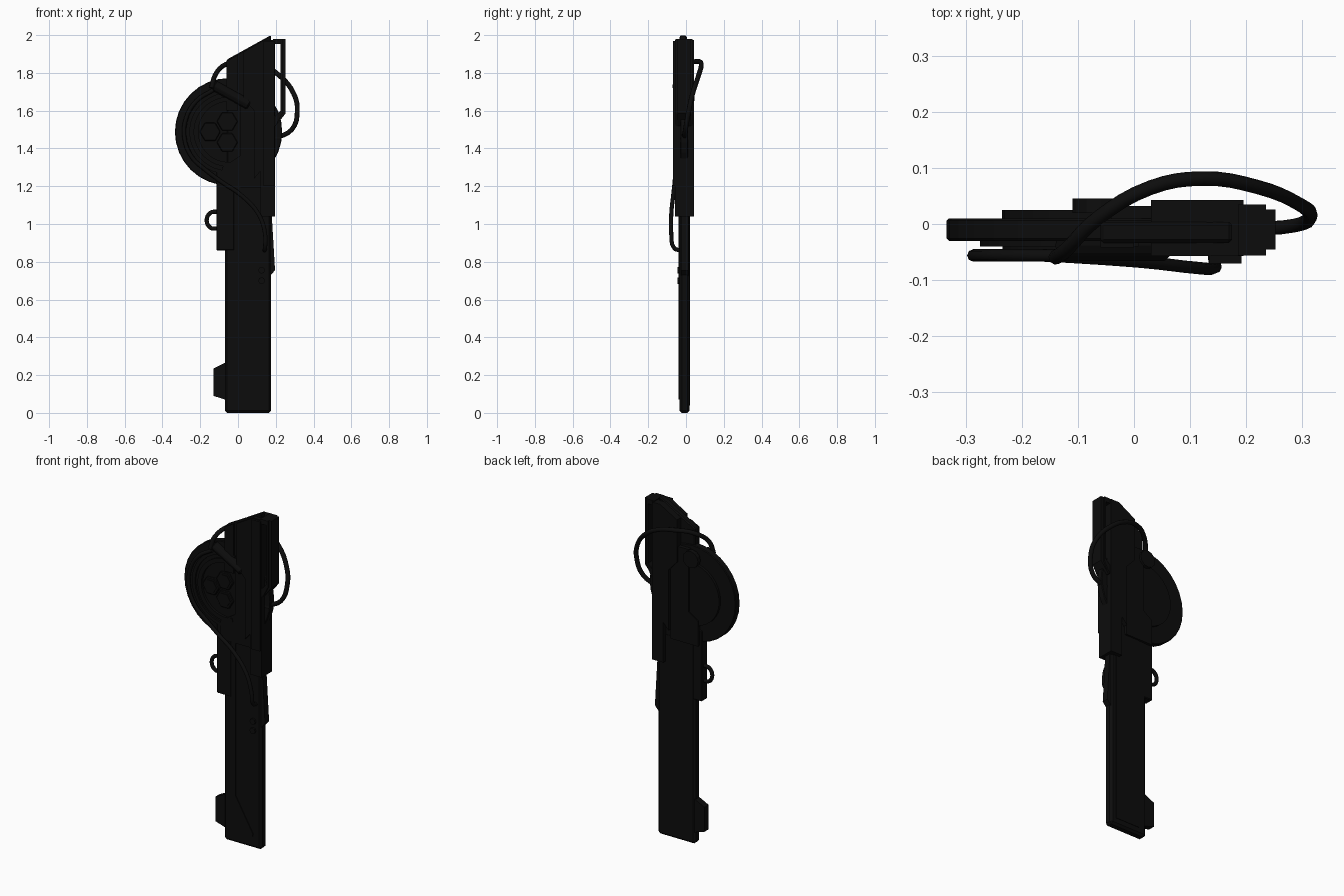
import bpy, bmesh, math
from mathutils import Vector

if "Cube" in bpy.data.objects:
    bpy.data.objects.remove(bpy.data.objects["Cube"])


def material(name, v):
    m = bpy.data.materials.new(name)
    m.diffuse_color = (v, v, v, 1)
    m.use_nodes = True
    m.node_tree.nodes["Principled BSDF"].inputs["Base Color"].default_value = m.diffuse_color
    return m


BLACK = material("matte black", 0.0038)


def add(name, bm):
    bmesh.ops.recalc_face_normals(bm, faces=bm.faces)
    me = bpy.data.meshes.new(name)
    bm.to_mesh(me)
    bm.free()
    me.materials.append(BLACK)
    ob = bpy.data.objects.new(name, me)
    bpy.context.collection.objects.link(ob)
    return ob


def plate(name, pts, y0, y1, bevel=0.0):
    """Extrude an (x, z) outline from y0 to y1."""
    bm = bmesh.new()
    f = bm.faces.new([bm.verts.new((x, y0, z)) for x, z in pts])
    ext = bmesh.ops.extrude_face_region(bm, geom=[f])
    vs = [v for v in ext["geom"] if isinstance(v, bmesh.types.BMVert)]
    bmesh.ops.translate(bm, verts=vs, vec=(0, y1 - y0, 0))
    ob = add(name, bm)
    if bevel:
        mod = ob.modifiers.new("edge_bevel", "BEVEL")
        mod.width = bevel
        mod.segments = 1
    return ob


def rect(x0, x1, z0, z1):
    return [(x0, z0), (x1, z0), (x1, z1), (x0, z1)]


def circle(cx, cz, r, n, a0=0.0, a1=360.0):
    full = a1 - a0 >= 360
    k = n if full else n - 1
    return [(cx + r * math.cos(math.radians(a0 + (a1 - a0) * i / k)),
             cz + r * math.sin(math.radians(a0 + (a1 - a0) * i / k))) for i in range(n)]


def ring(name, cx, cz, r_out, r_in, y0, y1, a0, a1, n=24):
    outline = circle(cx, cz, r_out, n, a0, a1) + circle(cx, cz, r_in, n, a0, a1)[::-1]
    return plate(name, outline, y0, y1)


def cable(name, pts, r):
    cu = bpy.data.curves.new(name + "_path", "CURVE")
    cu.dimensions = "3D"
    cu.bevel_depth = r
    cu.bevel_resolution = 2
    cu.resolution_u = 4
    cu.use_fill_caps = True
    sp = cu.splines.new("BEZIER")
    sp.bezier_points.add(len(pts) - 1)
    for bp, p in zip(sp.bezier_points, pts):
        bp.co = p
        bp.handle_left_type = bp.handle_right_type = "AUTO"
    tmp = bpy.data.objects.new(name + "_tmp", cu)
    bpy.context.collection.objects.link(tmp)
    bpy.context.view_layer.update()
    me = bpy.data.meshes.new_from_object(tmp.evaluated_get(bpy.context.evaluated_depsgraph_get()))
    bpy.data.objects.remove(tmp)
    me.materials.clear()
    me.materials.append(BLACK)
    for p in me.polygons:
        p.use_smooth = len(p.vertices) == 4
    ob = bpy.data.objects.new(name, me)
    bpy.context.collection.objects.link(ob)


def rod(name, a, b, r, n=12):
    a, b = Vector(a), Vector(b)
    bm = bmesh.new()
    bmesh.ops.create_cone(bm, cap_ends=True, segments=n, radius1=r, radius2=r, depth=(b - a).length)
    bm.transform(((b - a).to_track_quat("Z", "Y")).to_matrix().to_4x4())
    bmesh.ops.translate(bm, verts=bm.verts, vec=(a + b) / 2)
    return add(name, bm)


# Long blade-like body with slanted top
plate("long_body", [(-0.07, 0), (0.175, 0), (0.175, 1.3), (-0.07, 1.3)], -0.034, 0.018, 0.012)
plate("upper_body", [(-0.06, 1.25), (0.175, 1.25), (0.175, 2.0), (-0.06, 1.87)], -0.034, 0.004, 0.006)
plate("upper_front_rail", [(-0.06, 1.6), (0.0, 1.6), (0.0, 1.895), (-0.06, 1.863)], -0.042, -0.03)
plate("back_spine", rect(-0.02, 0.14, 0.04, 1.2), 0.015, 0.021)
plate("foot_block", [(-0.13, 0.09), (-0.06, 0.068), (-0.06, 0.27), (-0.13, 0.235)], -0.027, 0.012)

# Raised channel running down the front
plate("front_channel", [(-0.015, 1.2), (-0.015, 0.27), (0.095, 0.07), (0.122, 0.07),
                        (0.125, 0.085), (0.012, 0.28), (0.012, 1.2)], -0.039, -0.03)

# Grip block, strap loop and side tab
plate("grip_block", rect(-0.115, -0.02, 0.86, 1.28), -0.036, 0.016, 0.004)
cable("strap_loop", [(-0.11, -0.01, 1.065), (-0.145, -0.01, 1.06), (-0.166, -0.01, 1.02),
                     (-0.145, -0.01, 0.98), (-0.11, -0.01, 0.975)], 0.011)
plate("side_tab", [(0.13, 1.06), (0.178, 1.06), (0.196, 0.755), (0.165, 0.72), (0.12, 0.74)],
      -0.026, 0.012)
for i, z in enumerate((0.70, 0.755)):
    rod(f"small_stud_{i}", (0.125, -0.045, z), (0.125, -0.03, z), 0.018, 8)

# Round drum with stepped front and back layers
C = (-0.05, 1.488)
plate("drum", circle(*C, 0.284, 32), -0.03, 0.01, 0.004)
plate("drum_back_plate", circle(*C, 0.185, 32), 0.005, 0.025)
ring("drum_front_rim", *C, 0.225, 0.205, -0.04, -0.028, 75, 285)
ring("drum_inner_rim", *C, 0.185, 0.16, -0.045, -0.028, 75, 285)
for i, (x, z) in enumerate(((-0.148, 1.488), (-0.057, 1.543), (-0.057, 1.432))):
    plate(f"hex_cell_{i}", circle(x, z, 0.056, 6), -0.046, -0.028, 0.004)
    plate(f"hex_cap_{i}", circle(x, z, 0.04, 6), -0.05, -0.04)

# Central mechanism plates
plate("front_cover", [(-0.085, 1.19), (0.12, 1.19), (0.12, 1.62), (0.06, 1.66), (0.01, 1.64),
                      (0.01, 1.36), (-0.085, 1.3)], -0.042, -0.02)
plate("back_cover", [(-0.1, 1.19), (0.08, 1.19), (0.08, 1.75), (-0.04, 1.75), (-0.04, 1.38),
                     (-0.1, 1.34)], 0.0, 0.032)

# Right housing with stepped lower end
HOUSE = [(0.12, 1.04), (0.195, 1.04), (0.195, 1.975), (0.14, 1.975), (0.03, 1.912),
         (0.03, 1.66), (0.085, 1.6), (0.085, 1.24), (0.12, 1.28)]
plate("right_housing", HOUSE, -0.057, 0.043)
plate("housing_front_strip", rect(0.135, 0.192, 1.2, 1.97), -0.07, -0.05)

# Open side guard, chamfered toward the outside
for nm, y0, y1, w in (("guard_core", -0.045, 0.026, 0.252), ("guard_middle", -0.056, 0.035, 0.235)):
    plate(nm, [(0.185, 1.98), (w, 1.98), (w, 1.585), (0.2, 1.52), (0.185, 1.52), (0.185, 1.558),
               (0.225, 1.6), (0.225, 1.952), (0.185, 1.952)], y0, y1)

# Connector capsule at the top of the drum
cap = rod("connector_capsule", (-0.13, -0.038, 1.735), (0.06, -0.038, 1.63), 0.028)
cap.modifiers.new("edge_bevel", "BEVEL").width = 0.008
rod("connector_socket", (-0.06, 0.02, 1.70), (-0.06, 0.045, 1.70), 0.05, 12)
rod("cable_port", (0.18, -0.01, 1.452), (0.225, -0.01, 1.452), 0.022)

# Cables: big rear loop and the long front one following the drum
cable("rear_loop_cable", [(-0.14, -0.06, 1.72), (-0.12, -0.045, 1.79), (-0.065, 0.01, 1.845),
                          (0.03, 0.065, 1.86), (0.12, 0.081, 1.845), (0.22, 0.066, 1.785),
                          (0.295, 0.035, 1.69), (0.314, 0.015, 1.6), (0.285, -0.003, 1.5),
                          (0.19, -0.01, 1.452)], 0.013)
arc = [(C[0] + 0.236 * math.cos(math.radians(a)), -0.056, C[1] + 0.236 * math.sin(math.radians(a)))
       for a in range(110, 241, 26)]
cable("front_cable", arc + [(-0.09, -0.06, 1.225), (0.02, -0.068, 1.15), (0.11, -0.078, 1.05),
                            (0.143, -0.078, 0.95), (0.143, -0.062, 0.872), (0.14, -0.03, 0.86)], 0.011)
